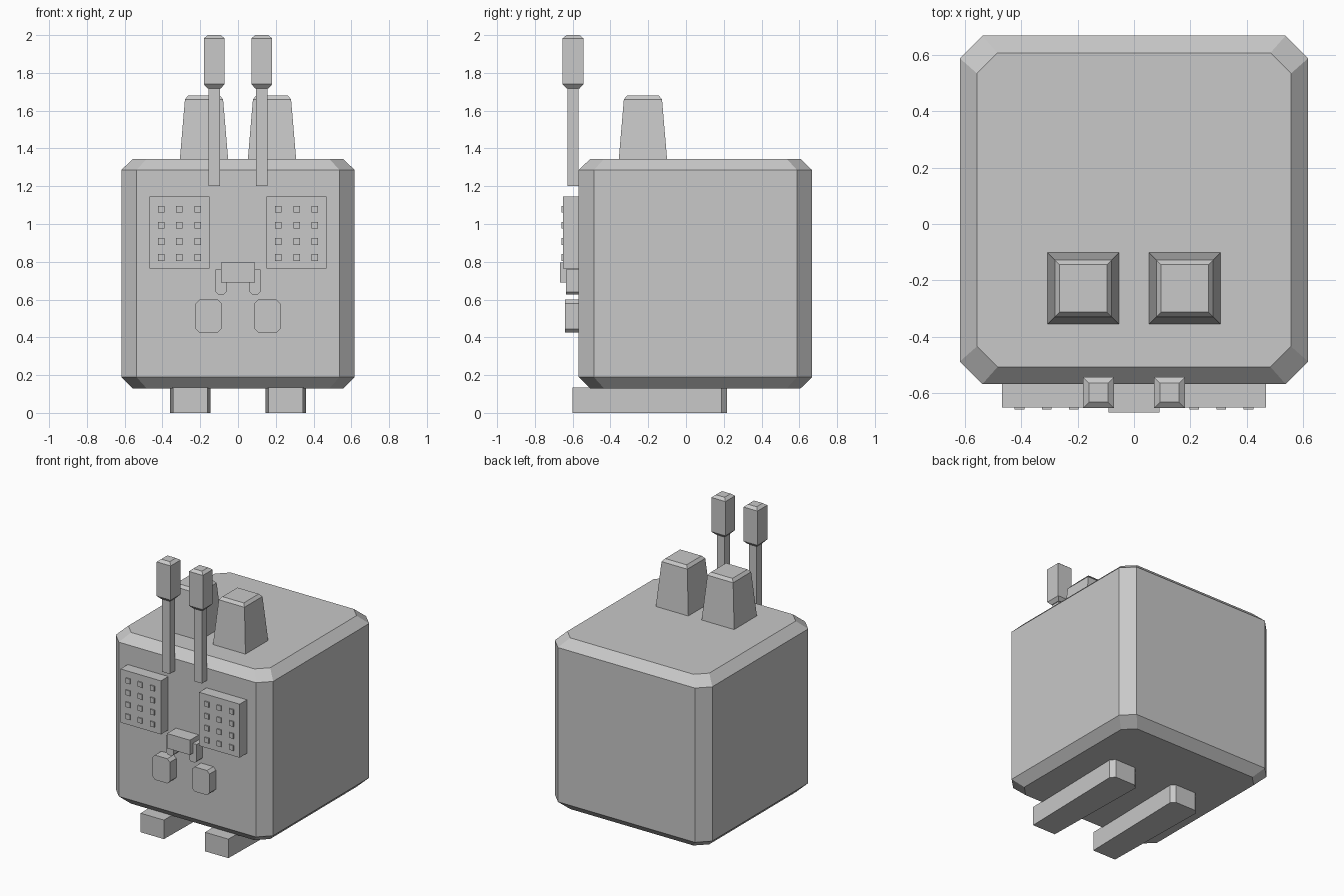
import bpy
import bmesh
from mathutils import Vector

cube = bpy.data.objects.get("Cube")
if cube:
    bpy.data.objects.remove(cube, do_unlink=True)

GREY = (0.58, 0.58, 0.58, 1.0)
mat = bpy.data.materials.new("plain_grey")
mat.use_nodes = True
mat.diffuse_color = GREY
mat.node_tree.nodes["Principled BSDF"].inputs["Base Color"].default_value = GREY


def finish(name, bm):
    """Turn a bmesh into a flat shaded grey object."""
    bmesh.ops.recalc_face_normals(bm, faces=bm.faces)
    mesh = bpy.data.meshes.new(name)
    bm.to_mesh(mesh)
    bm.free()
    mesh.materials.append(mat)
    obj = bpy.data.objects.new(name, mesh)
    bpy.context.collection.objects.link(obj)
    return obj


def add_box(bm, lo, hi):
    lo, hi = Vector(lo), Vector(hi)
    verts = bmesh.ops.create_cube(bm, size=1)["verts"]
    for v in verts:
        v.co = (lo + hi) / 2 + v.co * (hi - lo)
    return verts


def loft(name, rings):
    """Skin a stack of matching point rings and cap both ends."""
    bm = bmesh.new()
    loops = [[bm.verts.new(p) for p in ring] for ring in rings]
    for a, b in zip(loops, loops[1:]):
        for i in range(len(a)):
            j = (i + 1) % len(a)
            bm.faces.new((a[i], a[j], b[j], b[i]))
    bm.faces.new(loops[0])
    bm.faces.new(loops[-1])
    return finish(name, bm)


def octagon(hx, hy, cut, cy, z):
    """Rectangle with cut corners."""
    corners = []
    for sx, sy in ((1, 1), (-1, 1), (-1, -1), (1, -1)):
        pair = [(sx * hx, cy + sy * (hy - cut), z),
                (sx * (hx - cut), cy + sy * hy, z)]
        corners += pair if sx * sy > 0 else pair[::-1]
    return corners


def square(cx, cy, half, z):
    return [(cx + a * half, cy + b * half, z)
            for a, b in ((-1, -1), (1, -1), (1, 1), (-1, 1))]


def plaque(name, lo, hi, cut, bottom_only=False):
    """Box whose front outline has cut corners."""
    bm = bmesh.new()
    add_box(bm, lo, hi)
    middle = (lo[2] + hi[2]) / 2
    edges = [e for e in bm.edges
             if abs(e.verts[0].co.y - e.verts[1].co.y) > 0.01
             and (not bottom_only or e.verts[0].co.z < middle)]
    bmesh.ops.bevel(bm, geom=edges, offset=cut, segments=1, affect='EDGES')
    return finish(name, bm)


def span(side, a, b):
    return sorted((side * a, side * b))


# Chamfered block body
FRONT = -0.568
CY = 0.05
loft("body", [
    octagon(0.557, 0.557, 0.073, CY, 0.13),
    octagon(0.618, 0.618, 0.08, CY, 0.19),
    octagon(0.618, 0.618, 0.08, CY, 1.285),
    octagon(0.557, 0.557, 0.073, CY, 1.345),
])

# Nose
bm = bmesh.new()
add_box(bm, (-0.09, -0.668, 0.69), (0.09, FRONT, 0.795))
finish("nose", bm)

for side, label in ((1, "left"), (-1, "right")):
    # Tapered ear
    loft(label + "_ear", [
        square(side * 0.18, -0.228, 0.128, 1.34),
        square(side * 0.18, -0.228, 0.101, 1.66),
        square(side * 0.18, -0.228, 0.084, 1.68),
    ])

    # Antenna stem and tip
    ax, ay = side * 0.126, -0.598
    loft(label + "_antenna_stem", [
        square(ax, ay, 0.03, 1.2), square(ax, ay, 0.03, 1.73)])
    loft(label + "_antenna_tip", [
        square(ax, ay, 0.035, 1.718),
        square(ax, ay, 0.055, 1.74),
        square(ax, ay, 0.055, 1.983),
        square(ax, ay, 0.034, 2.0),
    ])

    # Eye panel with a grid of small studs
    bm = bmesh.new()
    x0, x1 = span(side, 0.15, 0.468)
    add_box(bm, (x0, -0.65, 0.765), (x1, FRONT, 1.145))
    for col in range(3):
        for row in range(4):
            x = side * 0.31 + (col - 1) * 0.096
            z = 0.823 + row * 0.085
            add_box(bm, (x - 0.017, -0.658, z - 0.018),
                    (x + 0.017, -0.65, z + 0.018))
    finish(label + "_eye_panel", bm)

    # Mouth piece beside the nose, and tooth below
    x0, x1 = span(side, 0.06, 0.12)
    plaque(label + "_mouth", (x0, -0.635, 0.627), (x1, FRONT, 0.76), 0.014, True)
    x0, x1 = span(side, 0.087, 0.224)
    plaque(label + "_tooth", (x0, -0.64, 0.425), (x1, FRONT, 0.6), 0.02)

    # Long foot, slightly wider at the back with cut rear corners
    fx = side * 0.253
    half_outline = [(0.091, -0.6), (0.108, 0.187), (0.08, 0.216)]
    outline = ([(fx + w, y) for w, y in half_outline]
               + [(fx - w, y) for w, y in reversed(half_outline)])
    loft(label + "_foot", [[(x, y, z) for x, y in outline] for z in (0.0, 0.135)])
